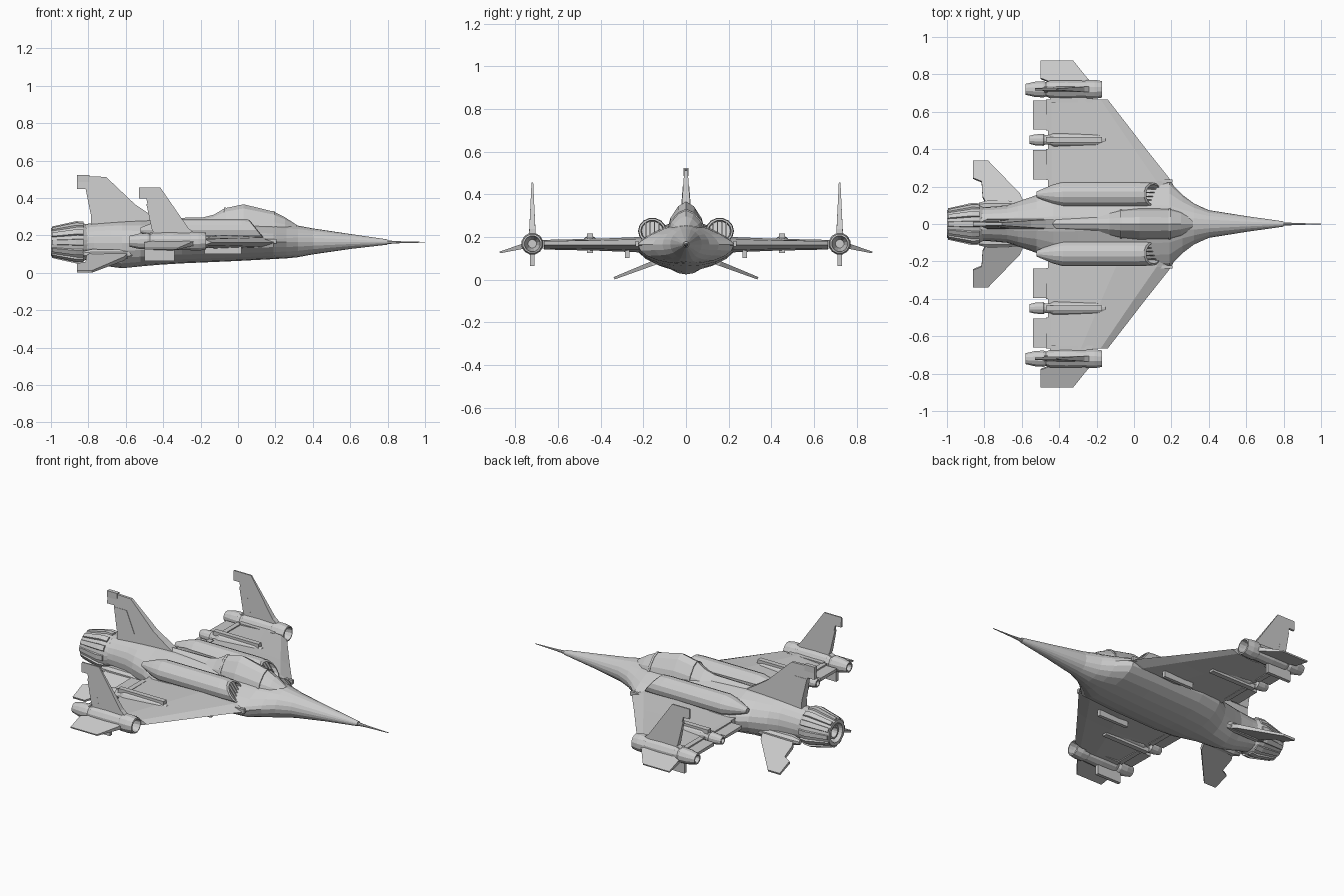
import bpy, bmesh
from math import sin, cos, pi, radians
from mathutils import Vector


def finish(name, bm, mirror):
    bmesh.ops.recalc_face_normals(bm, faces=bm.faces)
    me = bpy.data.meshes.new(name)
    bm.to_mesh(me)
    bm.free()
    ob = bpy.data.objects.new(name, me)
    bpy.context.collection.objects.link(ob)
    if mirror:
        m = ob.modifiers.new("Mirror", 'MIRROR')
        m.use_axis = (False, True, False)
        m.use_mirror_merge = False
    return ob


def loft(name, rings, mirror=False):
    """Skin a list of equal-length closed rings and cap both ends."""
    bm = bmesh.new()
    vs = [[bm.verts.new(p) for p in r] for r in rings]
    n = len(rings[0])
    for a, b in zip(vs, vs[1:]):
        for i in range(n):
            j = (i + 1) % n
            bm.faces.new((a[i], a[j], b[j], b[i]))
    bm.faces.new(vs[0])
    bm.faces.new(vs[-1])
    return finish(name, bm, mirror)


def section(x, hw, top, bot, mid, p=2.0, n=20, y=0.0):
    """Body cross-section; p below 2 makes the upper half more ridged."""
    ring = []
    for i in range(n):
        a = 2 * pi * i / n
        c, s = cos(a), sin(a)
        e = 2 / p if s > 0 else 1
        yy = hw * abs(c) ** e * (1 if c > 0 else -1)
        zz = mid + (top - mid) * abs(s) ** e if s > 0 else mid + (mid - bot) * s
        ring.append((x, y + yy, zz))
    return ring


def lathe(name, prof, y, z, n=12, mirror=False):
    """Turned part along x; prof is a list of (x, radius)."""
    return loft(name, [[(x, y + r * cos(2 * pi * (i + .5) / n), z + r * sin(2 * pi * (i + .5) / n))
                        for i in range(n)] for x, r in prof], mirror)


def plate(name, pts, y, z, ang, t0, t1, mirror=False):
    """Tapered fin: pts are (x, span), rising from (y, z) at angle ang."""
    a = radians(ang)
    d, nrm = Vector((0, cos(a), sin(a))), Vector((0, -sin(a), cos(a)))
    lo, hi = min(p[1] for p in pts), max(p[1] for p in pts)
    rings = []
    for s in (-.5, .5):
        rings.append([Vector((x, y, z)) + d * v + nrm * s * (t0 + (t1 - t0) * (v - lo) / (hi - lo))
                      for x, v in pts])
    return loft(name, rings, mirror)


def box(name, x0, x1, y0, y1, z0, z1, mirror=True):
    return loft(name, [[(x, y0, z0), (x, y1, z0), (x, y1, z1), (x, y0, z1)] for x in (x0, x1)], mirror)


# Fuselage
body = [(.80, .014, .178, .150, .164, 2), (.60, .042, .207, .127, .165, 2),
        (.40, .074, .237, .098, .165, 2), (.32, .11, .252, .083, .165, 1.8),
        (.26, .155, .26, .077, .165, 1.5), (.19, .225, .268, .073, .165, 1.3),
        (.0, .235, .275, .063, .165, 1.3), (-.3, .235, .283, .05, .165, 1.3),
        (-.43, .215, .285, .042, .165, 1.4), (-.52, .155, .282, .034, .16, 1.6),
        (-.62, .12, .276, .024, .16, 1.9), (-.68, .1, .272, .032, .16, 2),
        (-.77, .092, .265, .058, .16, 2), (-.84, .09, .258, .072, .16, 2)]
loft("fuselage", [section(*b) for b in body])
lathe("nose_probe", [(.79, .011), (.86, .006), (1.0, .002)], 0, .163, 8)

# Canopy with its dorsal spine
can = [(.315, .03, .255), (.25, .068, .297), (.19, .085, .327), (.03, .088, .366),
       (-.07, .08, .345), (-.13, .068, .31), (-.19, .06, .295), (-.45, .05, .292), (-.6, .035, .278)]
loft("canopy", [section(x, w, t, .18, .23, 1.6, 12) for x, w, t in can])
for i, (x, w, t) in enumerate([(.19, .089, .331), (-.07, .084, .349)]):
    loft("canopy_frame_%d" % i, [section(x + d, w, t, .18, .23, 1.6, 12) for d in (.006, -.006)])

# Engine nozzle with petals
lathe("nozzle", [(-.80, .088), (-.83, .104), (-.86, .105), (-.985, .08), (-1.0, .075), (-1.0, .056),
                 (-.98, .052), (-.9, .048)], 0, .163, 24)
lathe("nozzle_inner_ring", [(-.89, .046), (-.985, .04), (-.985, .03), (-.91, .028)], 0, .163, 16)
for k in range(12):
    a = 2 * pi * k / 12
    rad, tan = Vector((0, cos(a), sin(a))), Vector((0, -sin(a), cos(a)))
    ringset = []
    for x, r, w in ((-.825, .106, .018), (-.865, .109, .018), (-.995, .08, .014)):
        c = Vector((x, 0, .163))
        ringset.append([c + rad * (r - .012) - tan * w, c + rad * (r - .012) + tan * w,
                        c + rad * (r + .004) + tan * w * .8, c + rad * (r + .004) - tan * w * .8])
    loft("nozzle_petal_%d" % k, ringset)

# Intake ducts with slanted mouths and bars
def duct_ring(x, r, slant, n=14):
    return [(x - slant * r * sin(2 * pi * i / n), .158 + r * cos(2 * pi * i / n) * 1.08,
             .228 + r * sin(2 * pi * i / n)) for i in range(n)]


loft("intake_duct", [duct_ring(.05, .046, .8), duct_ring(.105, .05, .8), duct_ring(.10, .059, .8),
                     duct_ring(.03, .062, .3), duct_ring(-.38, .062, 0), duct_ring(-.43, .05, 0),
                     duct_ring(-.52, .015, 0)], True)
for k in range(4):
    y = .128 + .02 * k
    loft("intake_bar_%d" % k, [[(.095 - .8 * dz, y + s, .228 + dz), (.05 - .8 * dz, y + s, .228 + dz)]
                               + [(.05 - .8 * dz, y - s, .228 + dz), (.095 - .8 * dz, y - s, .228 + dz)]
                               for dz, s in ((-.042, .003), (.042, .003))], True)
# Wing root strake edge
box("strake_edge", .03, .205, .222, .237, .155, .18)

# Main wings
def rib(y, le, h):
    c = le + .46
    return [(le, y, .162), (le - .12 * c, y, .165 + h * .7), (le - .45 * c, y, .165 + h),
            (-.46, y, .165 + h * .45), (-.46, y, .165 - h * .45), (le - .45 * c, y, .162 - h),
            (le - .12 * c, y, .162 - h * .7)]


loft("wing", [rib(.12, .25, .036), rib(.23, .2, .034), rib(.4, .065, .027), rib(.665, -.14, .021)], True)
for i, (a, b) in enumerate(((.235, .4), (.5, .665))):
    plate("flap_%d" % i, [(-.445, a), (-.465, a), (-.47, a + .004), (-.54, a + .004), (-.54, b - .004),
                          (-.47, b - .004), (-.465, b), (-.445, b)], 0, .165, 0, .02, .016, True)
    box("flap_hinge_%d" % i, -.47, -.44, a, b, .148, .182)

# Mid-wing pods
lathe("wing_pod", [(-.14, .008), (-.155, .022), (-.2, .034), (-.43, .036), (-.45, .026), (-.475, .026),
                   (-.485, .033), (-.53, .03), (-.56, .022), (-.56, .015), (-.53, .012)], .45, .17, 12, True)
box("wing_pod_fairing", -.47, -.17, .435, .465, .125, .215)

# Wingtip pods with fins
lathe("tip_pod", [(-.25, .02), (-.2, .033), (-.17, .038), (-.172, .046), (-.21, .052), (-.25, .052),
                  (-.26, .047), (-.36, .05), (-.45, .048), (-.47, .04), (-.485, .045), (-.53, .042),
                  (-.58, .03), (-.58, .022), (-.55, .018)], .72, .168, 12, True)
box("tip_pod_mount", -.45, -.22, .65, .69, .145, .185)
plate("tip_fin", [(-.215, .03), (-.265, .07), (-.415, .287), (-.53, .287), (-.53, .228), (-.49, .228),
                  (-.455, .05), (-.5, .03)], .72, .168, 90, .032, .008, True)
plate("tip_rudder", [(-.41, .06), (-.445, .2), (-.49, .2), (-.46, .06)], .72, .168, 90, .03, .016, True)
plate("tip_winglet", [(-.225, .035), (-.25, .06), (-.325, .158), (-.5, .158), (-.5, .06), (-.44, .035)],
      .72, .168, -15, .026, .008, True)
box("tip_keel", -.5, -.34, .71, .73, .064, .13)
box("wing_pylon", -.18, .02, .265, .285, .1, .15)

# Tail fin with rudder
plate("tail_fin", [(-.4, .27), (-.47, .312), (-.55, .365), (-.705, .512), (-.80, .516), (-.805, .523),
                   (-.86, .523), (-.86, .448), (-.815, .448), (-.785, .33), (-.785, .25), (-.42, .25)],
      0, 0, 90, .055, .014)
plate("rudder", [(-.67, .315), (-.73, .44), (-.813, .44), (-.788, .315)], 0, 0, 90, .05, .03)
box("tail_fin_tip", -.862, -.795, -.011, .011, .485, .523, False)

# Drooped tailplanes
plate("tailplane", [(-.58, .0), (-.61, .075), (-.78, .265), (-.86, .265), (-.86, .165), (-.815, .145),
                    (-.81, .06), (-.78, .0)], .09, .102, -21.2, .026, .012, True)
lathe("tailplane_root", [(-.52, .008), (-.58, .025), (-.78, .028), (-.83, .015)], .1, .1, 8, True)
